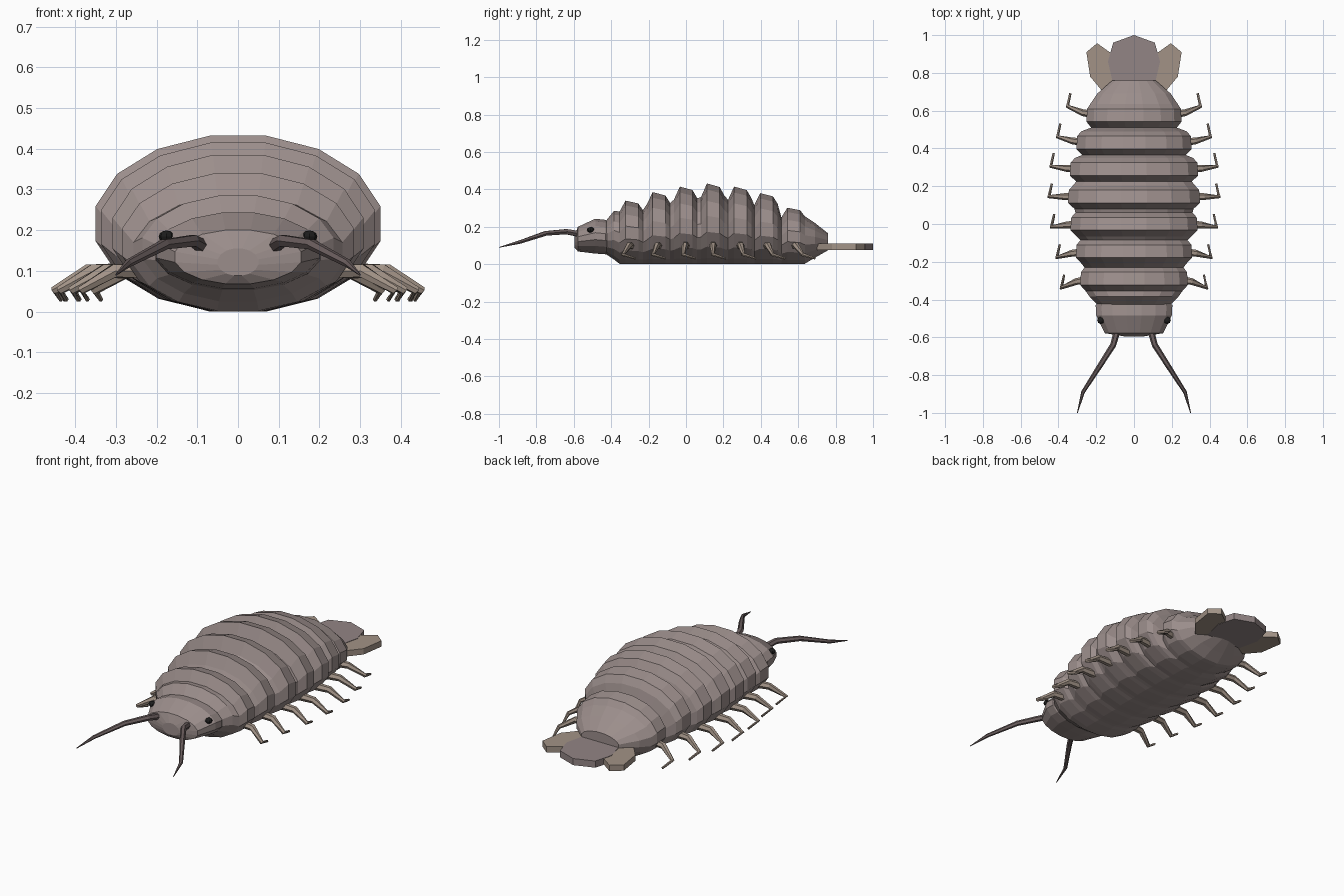
import bpy, bmesh
from math import cos, sin, pi
from mathutils import Vector

if "Cube" in bpy.data.objects:
    bpy.data.objects.remove(bpy.data.objects["Cube"])


def material(name, rgb):
    m = bpy.data.materials.new(name)
    m.diffuse_color = (*rgb, 1)
    m.use_nodes = True
    m.node_tree.nodes["Principled BSDF"].inputs["Base Color"].default_value = m.diffuse_color
    return m


SHELL = material("shell", (0.33, 0.27, 0.26))
LIMB = material("limb", (0.36, 0.29, 0.24))
FEELER = material("feeler", (0.15, 0.115, 0.115))
FAN = material("fan", (0.29, 0.235, 0.235))
BLACK = material("black", (0.012, 0.012, 0.012))


def finish(name, bm, mat):
    bmesh.ops.recalc_face_normals(bm, faces=bm.faces)
    me = bpy.data.meshes.new(name)
    bm.to_mesh(me)
    bm.free()
    me.materials.append(mat)
    ob = bpy.data.objects.new(name, me)
    bpy.context.collection.objects.link(ob)
    return ob


def skin(name, rings, mat):
    """Bridge equal-length point rings into a closed flat-shaded solid."""
    bm = bmesh.new()
    vs = [[bm.verts.new(p) for p in r] for r in rings]
    n = len(vs[0])
    for a, b in zip(vs, vs[1:]):
        for i in range(n):
            j = (i + 1) % n
            bm.faces.new((a[i], a[j], b[j], b[i]))
    bm.faces.new(vs[0])
    bm.faces.new(vs[-1])
    return finish(name, bm, mat)


def loft(name, sections, mat, n=16):
    """sections: (y, half width, bottom z, top z)"""
    k = 1 / cos(pi / n)
    rings = []
    for y, w, lo, hi in sections:
        ang = [2 * pi * (i + 0.5) / n for i in range(n)]
        rings.append([(w * k * cos(a), y, (lo + hi) / 2 + (hi - lo) / 2 * k * sin(a)) for a in ang])
    return skin(name, rings, mat)


def tube(name, pts, radii, mat, n=6):
    pts = [Vector(p) for p in pts]
    rings = []
    for i, (p, r) in enumerate(zip(pts, radii)):
        t = (pts[min(i + 1, len(pts) - 1)] - pts[max(i - 1, 0)]).normalized()
        u = t.cross(Vector((0, 0, 1))).normalized()
        v = u.cross(t)
        rings.append([p + r * (cos(2 * pi * k / n) * u + sin(2 * pi * k / n) * v) for k in range(n)])
    return skin(name, rings, mat)


def plate(name, outline, z0, z1, mat):
    return skin(name, [[(x, y, z) for x, y in outline] for z in (z0, z1)], mat)


# Body segments: centre y, half width, height
segments = [(-0.29, 0.285, 0.34), (-0.145, 0.308, 0.385), (0, 0.337, 0.415),
            (0.145, 0.35, 0.432), (0.29, 0.34, 0.415), (0.43, 0.305, 0.38),
            (0.575, 0.252, 0.302)]

# Ridged shell with neck and tapering rump
sections = [(-0.43, 0.19, 0.055, 0.23), (-0.385, 0.235, 0.025, 0.285)]
for y, w, h in segments:
    sections += [(y - 0.065, w * 0.9, 0.002, h * 0.83), (y - 0.033, w, 0, h),
                 (y + 0.035, w * 0.985, 0, h * 0.955), (y + 0.06, w * 0.92, 0.002, h * 0.85)]
sections += [(0.69, 0.195, 0.035, 0.22), (0.76, 0.115, 0.075, 0.165)]
loft("body_shell", sections, SHELL)

# Head
loft("head", [(-0.595, 0.05, 0.088, 0.155), (-0.578, 0.155, 0.068, 0.2),
              (-0.485, 0.2, 0.057, 0.243), (-0.43, 0.203, 0.053, 0.237),
              (-0.40, 0.18, 0.06, 0.22)], SHELL)

# Central tail plate
plate("tail_plate", [(-0.11, 0.74), (-0.138, 0.86), (-0.11, 0.96), (0, 1.0),
                     (0.11, 0.96), (0.138, 0.86), (0.11, 0.74)], 0.075, 0.112, FAN)

for s, side in ((-1, "left"), (1, "right")):
    # Side tail plates
    fan = [(0.10, 0.74), (0.165, 0.70), (0.232, 0.78), (0.252, 0.91), (0.195, 0.957), (0.115, 0.90)]
    plate("tail_fan_" + side, [(s * x, y) for x, y in fan], 0.077, 0.11, LIMB)

    # Eyes
    bm = bmesh.new()
    bmesh.ops.create_uvsphere(bm, u_segments=8, v_segments=6, radius=1)
    bmesh.ops.scale(bm, vec=(0.019, 0.019, 0.015), verts=bm.verts)
    bmesh.ops.translate(bm, vec=(s * 0.176, -0.51, 0.184), verts=bm.verts)
    finish("eye_" + side, bm, BLACK)

    # Antennae
    tube("antenna_" + side, [(s * 0.088, -0.56, 0.16), (s * 0.11, -0.64, 0.174),
                             (s * 0.18, -0.75, 0.165), (s * 0.27, -0.89, 0.118), (s * 0.3, -1.0, 0.09)],
         (0.018, 0.016, 0.014, 0.01, 0.002), FEELER)

    # Seven walking legs, fanned out front to back
    for i, (y, w, h) in enumerate(segments):
        dy = (i - 3) * 0.016
        tube(f"leg_{side}_{i + 1}", [(s * (w - 0.07), y, 0.1), (s * (w + 0.02), y + dy * 0.3, 0.1),
                                     (s * (w + 0.1), y + dy, 0.052),
                                     (s * (w + 0.085), y + dy + 0.068, 0.03)],
             (0.022, 0.018, 0.011, 0.006), LIMB)
